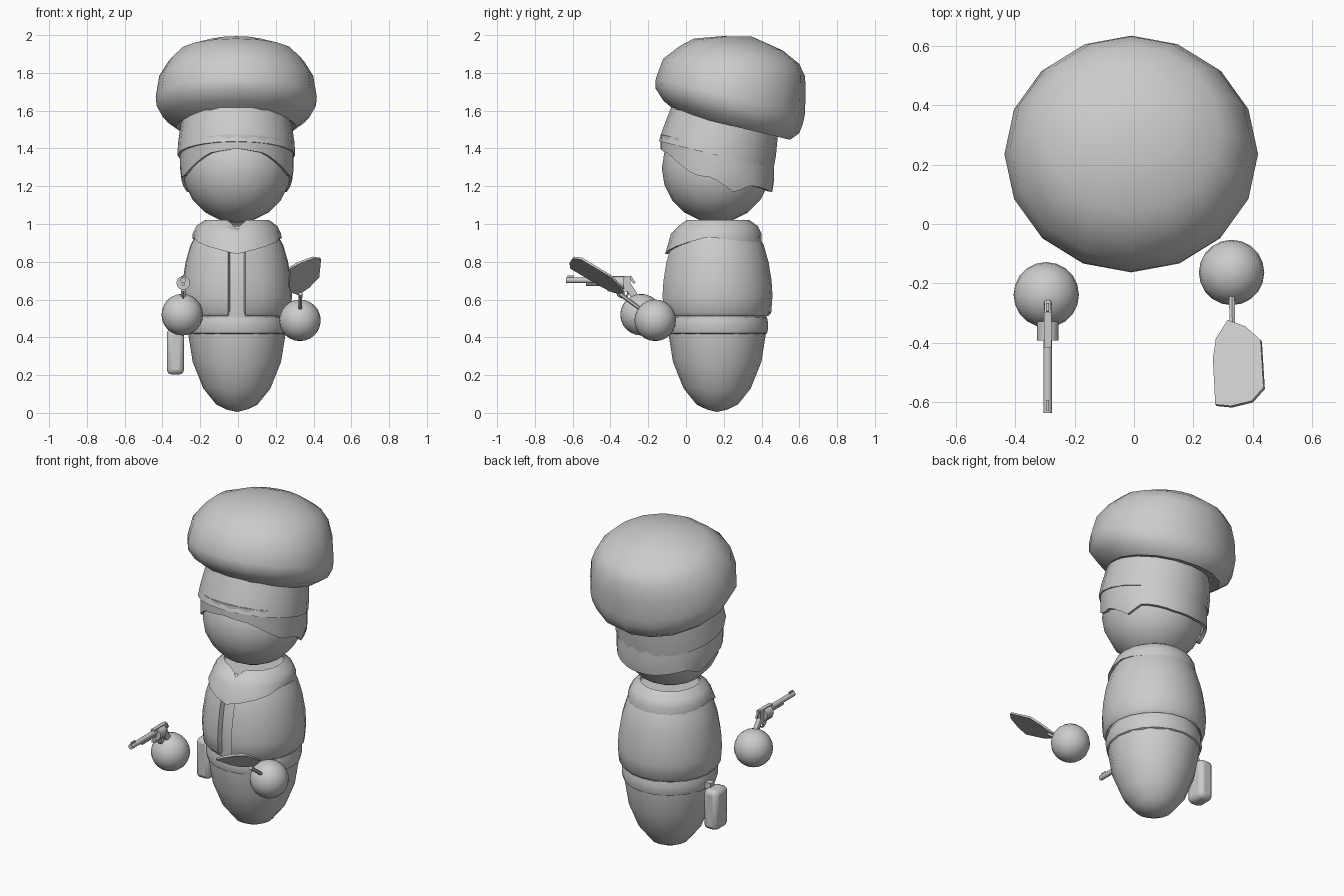
import bpy, bmesh
from math import sin, cos, pi, asin, radians, sqrt
from mathutils import Vector, Matrix

old = bpy.data.objects.get("Cube")
if old:
    bpy.data.objects.remove(old)

grey = bpy.data.materials.new("plain grey")
grey.use_nodes = True
COLOUR = (0.6, 0.6, 0.6, 1)
grey.diffuse_color = COLOUR
grey.node_tree.nodes["Principled BSDF"].inputs["Base Color"].default_value = COLOUR

CX, CY = -0.006, 0.165  # body axis


def finish(name, bm, angle=45, thickness=0.0, bevel=0.0):
    bmesh.ops.remove_doubles(bm, verts=bm.verts, dist=0.0005)
    bm.normal_update()
    for f in bm.faces:
        f.smooth = True
    for e in bm.edges:
        e.smooth = len(e.link_faces) == 2 and e.calc_face_angle() < radians(angle)
    mesh = bpy.data.meshes.new(name)
    bm.to_mesh(mesh)
    bm.free()
    mesh.materials.append(grey)
    obj = bpy.data.objects.new(name, mesh)
    bpy.context.collection.objects.link(obj)
    if thickness:
        mod = obj.modifiers.new("thickness", "SOLIDIFY")
        mod.thickness = thickness
        mod.offset = -1
    if bevel:
        mod = obj.modifiers.new("round", "BEVEL")
        mod.width = bevel
        mod.segments = 2
    return obj


def around(r, t, z, cy=CY):
    """Point at angle t, counted from the front towards +x."""
    return Vector((CX + r * sin(t), cy - r * cos(t), z))


def loft(name, rings, closed=True, **kw):
    bm = bmesh.new()
    rows = [[bm.verts.new(p) for p in ring] for ring in rings]
    n = len(rows[0])
    for a, b in zip(rows, rows[1:]):
        for j in range(n if closed else n - 1):
            k = (j + 1) % n
            bm.faces.new((a[j], a[k], b[k], b[j]))
    return finish(name, bm, **kw)


def lathe(name, profile, n=16, cy=CY, matrix=Matrix(), **kw):
    """Profile of radius, height and an optional shift to the back."""
    rings = [[matrix @ around(r, 2 * pi * j / n, z, cy + sum(back)) for j in range(n)]
             for r, z, *back in profile]
    return loft(name, rings, **kw)


def ball(name, centre, r, u=20, v=12):
    bm = bmesh.new()
    bmesh.ops.create_uvsphere(bm, u_segments=u, v_segments=v, radius=r, matrix=Matrix.Translation(centre))
    return finish(name, bm)


def box(name, centre, size, tilt=0, bevel=0.0):
    bm = bmesh.new()
    m = Matrix.Translation(centre) @ Matrix.Rotation(radians(tilt), 4, "X") @ Matrix.Diagonal((*size, 1))
    bmesh.ops.create_cube(bm, size=1, matrix=m)
    return finish(name, bm, 35, bevel=bevel)


def rod(name, a, b, r, n=10):
    a, b = Vector(a), Vector(b)
    turn = (b - a).to_track_quat("Z", "Y").to_matrix().to_4x4()
    bm = bmesh.new()
    bmesh.ops.create_cone(bm, cap_ends=True, segments=n, radius1=r, radius2=r,
                          depth=(b - a).length, matrix=Matrix.Translation((a + b) / 2) @ turn)
    return finish(name, bm)


def track(keys, x):
    """Straight-line interpolation through (x, value) keys."""
    for (x0, v0), (x1, v1) in zip(keys, keys[1:]):
        if x <= x1:
            return v0 + (v1 - v0) * (x - x0) / (x1 - x0)
    return keys[-1][1]


# Legs and shirt in one tapering body
lathe("body", [(0, .005), (.055, .018), (.11, .045), (.178, .13), (.234, .27), (.258, .42), (.262, .52),
               (.27, .63), (.25, .77), (.215, .9), (.17, .99), (0, 1.0)])

# Belt
lathe("belt", [(.25, .415), (.264, .422), (.27, .445), (.269, .48), (.264, .505), (.25, .505)], n=20)

# Open jacket with straight front edges
rings = []
for r, z in [(.27, .512), (.286, .53), (.293, .62), (.288, .7), (.272, .8), (.246, .89), (.2, .97)]:
    start = asin(.046 / r)
    rings.append([around(r, start + (2 * pi - 2 * start) * j / 20, z) for j in range(21)])
loft("jacket", rings, closed=False, thickness=.03)

# Collar with a point at the front and a notch above it
N = 20
rings = [[], [], [], [], []]
for j in range(N):
    t = 2 * pi * j / N
    point = max(0, 1 - min(t, 2 * pi - t) / radians(72))
    low = .925 - .085 * point - .03 * max(0, -cos(t))
    notch = .045 if j == 0 else 0
    for ring, (r, z) in zip(rings, [(.2, low + .01), (.236 + .04 * sqrt(point), low), (.234 + .01 * point, .95),
                                    (.214, .99 - notch * .5), (.168, 1.022 - notch)]):
        ring.append(around(r, t, z))
loft("collar", rings)

# Head
HEAD_Z, HEAD_R = 1.295, .288
ball("head", (CX, CY - .005, HEAD_Z), HEAD_R, 16, 10)

# Hair hugs the head; its jagged lower edge falls towards the back
EDGE = [(0, 1.4), (30, 1.375), (68, 1.255), (84, 1.25), (109, 1.165), (127, 1.205), (165, 1.17), (180, 1.17)]
rings = [[], [], [], []]
for j in range(40):
    deg = j * 9
    t = radians(deg)
    low = track(EDGE, min(deg, 360 - deg))
    top = 1.4 + .075 * cos(t)
    for i, ring in enumerate(rings):
        z = low + (top - low) * i / 3
        r = sqrt(HEAD_R ** 2 - min(0, z - HEAD_Z) ** 2) + .012
        ring.append(around(min(.3, r + .02 * max(0, -cos(t))), t, z))
loft("hair", rings, thickness=.02)

# Tilted hat: band and puffed crown share one frame, the crown sagging to the back
hat = Matrix.Translation((-.003, .2, 1.53)) @ Matrix.Rotation(radians(-13.5), 4, "X")
lathe("hat_band", [(.28, -.17), (.312, -.17), (.308, -.1), (.298, -.03), (.288, .04)], n=20, cy=0, matrix=hat)
lathe("hat_crown", [(.27, .01, .03), (.305, 0, .055), (.37, .045, .03), (.402, .1, .005), (.406, .15, 0),
                    (.388, .26, -.005), (.342, .345, .018), (.287, .402, .027), (.165, .45, .05),
                    (0, .484, .04)],
      cy=0, matrix=hat @ Matrix.Diagonal((1.05, 1, 1, 1)))

# Hands
ball("right_hand", (-.295, -.238, .52), .11)
ball("left_hand", (.328, -.163, .49), .11)

# Spatula: slim handle and a tilted flat blade
rod("spatula_handle", (.328, -.2, .52), (.331, -.35, .63), .011, 6)
bm = bmesh.new()
outline = [(.32, -.328), (.28, -.39), (.27, -.46), (.278, -.612), (.33, -.617), (.40, -.6),
           (.44, -.555), (.43, -.395), (.38, -.35)]
bm.faces.new([bm.verts.new((x, y, .638 + .57 * (-y - .39) + .5 * (x - .28))) for x, y in reversed(outline)])
finish("spatula_blade", bm, 30, thickness=.012)

# Revolver
GX = -.29
rod("barrel", (GX, -.635, .702), (GX, -.385, .702), .015)
rod("ejector_rod", (GX, -.53, .682), (GX, -.385, .682), .009, 8)
box("front_sight", (GX, -.61, .72), (.008, .035, .014))
rod("drum", (GX, -.392, .688), (GX, -.328, .688), .036, 12)
box("frame_top", (GX, -.36, .72), (.024, .11, .012))
box("frame_bottom", (GX, -.36, .65), (.024, .11, .014))
box("frame_back", (GX, -.312, .685), (.026, .034, .08))
box("hammer", (GX, -.285, .705), (.01, .014, .045), 35)
box("grip", (GX, -.274, .62), (.024, .038, .13), 32, bevel=.006)
box("trigger", (GX, -.335, .632), (.006, .008, .03), -15)
guard = [(-.365, .648), (-.36, .62), (-.335, .61), (-.31, .622), (-.305, .648)]
for a, b in zip(guard, guard[1:]):
    rod("trigger_guard", (GX, *a), (GX, *b), .005, 6)

# Holster hanging from the belt
box("holster", (-.331, CY + .017, .325), (.092, .125, .245), bevel=.026)
box("holster_strap", (-.285, CY + .017, .45), (.05, .04, .04))
